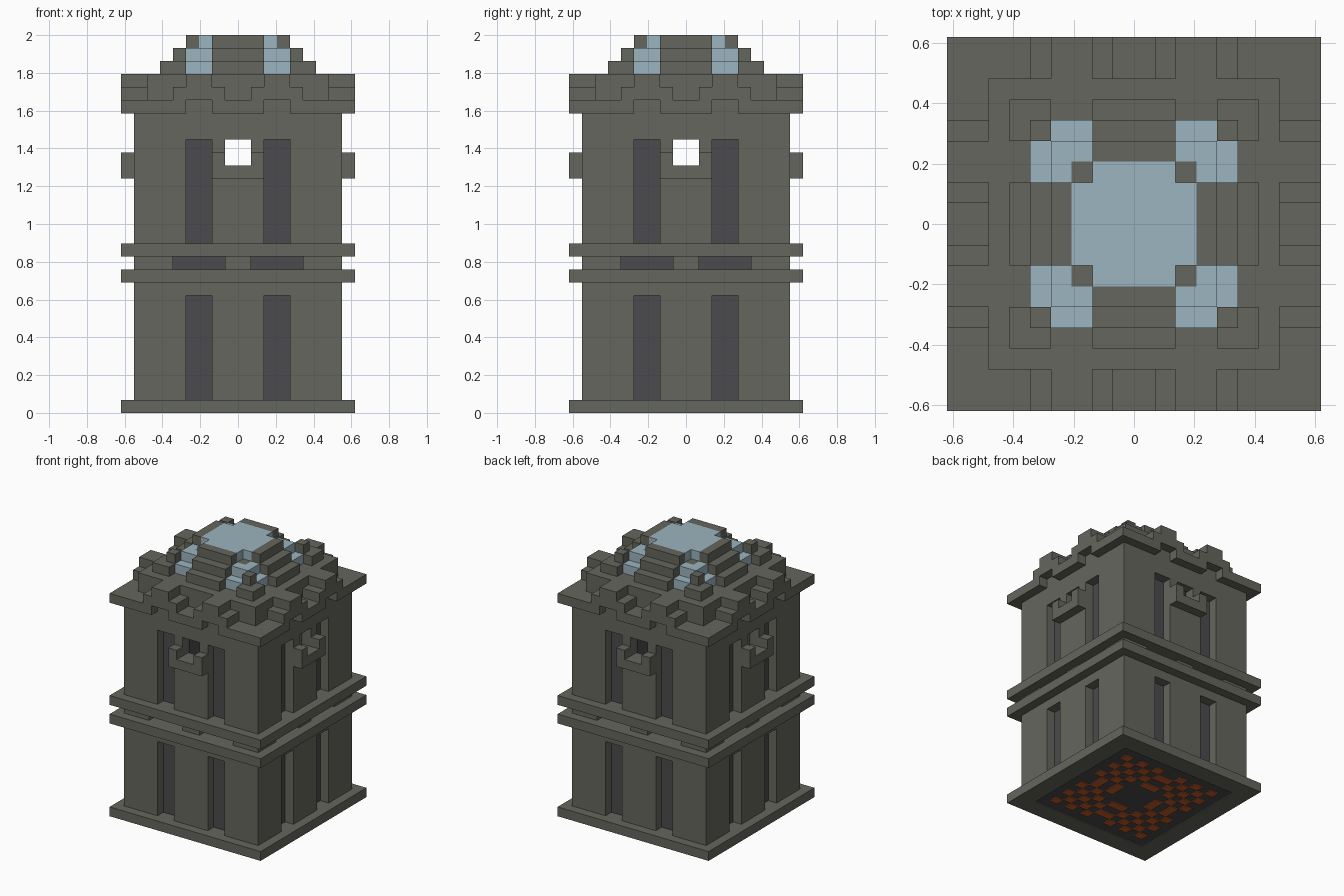
import bpy
import bmesh
from mathutils import Matrix, Vector
from math import pi

cube = bpy.data.objects.get("Cube")
if cube:
    bpy.data.objects.remove(cube, do_unlink=True)

UNIT = 2 / 29  # one block


def make_material(name, red, green, blue):
    mat = bpy.data.materials.new(name)
    mat.use_nodes = True
    colour = (red, green, blue, 1)
    mat.diffuse_color = colour
    mat.node_tree.nodes["Principled BSDF"].inputs["Base Color"].default_value = colour
    return mat


stone = make_material("grey stone", .133, .133, .112)
glass = make_material("pale blue glass", .33, .46, .52)
shade = make_material("dark panel", .07, .07, .075)
ember = make_material("orange", .55, .11, .025)


def span(low, high):
    return (low, high)


def add_box(bm, x, y, z, turn=0):
    low, high = Vector((x[0], y[0], z[0])), Vector((x[1], y[1], z[1]))
    place = Matrix.Translation((low + high) / 2) @ Matrix.Diagonal((high - low).to_4d())
    matrix = Matrix.Scale(UNIT, 4) @ Matrix.Rotation(turn * pi / 2, 4, "Z") @ place
    bmesh.ops.create_cube(bm, size=1, matrix=matrix)


def part(name, mat, boxes, mirrored=(), sides=4):
    """Join boxes given for the front side, repeated around the tower."""
    bm = bmesh.new()
    for turn in range(sides):
        for x, y, z in boxes:
            add_box(bm, x, y, z, turn)
        for x, y, z in mirrored:
            add_box(bm, x, y, z, turn)
            add_box(bm, (-x[1], -x[0]), y, z, turn)
    mesh = bpy.data.meshes.new(name)
    bm.to_mesh(mesh)
    bm.free()
    mesh.materials.append(mat)
    obj = bpy.data.objects.new(name, mesh)
    bpy.context.collection.objects.link(obj)
    return obj


wall = span(-8, -7)      # depth of the wall
rim = span(-9, -7)       # depth of the ledges
lip = span(-9, -8)       # depth of parts standing proud of the wall
window = span(2, 4)
middle = span(-2, 2)
whole = span(-7, 7)

# Ledges running around the tower
for name, low in (("base_ledge", 0), ("lower_ledge", 10), ("upper_ledge", 12)):
    part(name, stone, [(span(-9, 7), rim, span(low, low + 1))])

# Lower storey walls
lower = span(1, 10)
part("lower_wall", stone,
     [(middle, wall, lower), (span(-8, -4), wall, lower), (span(4, 7), wall, lower)],
     [(window, wall, span(9, 10))])

# Slotted band between the two ledges
band = span(11, 12)
part("middle_band", stone,
     [(span(-1, 1), wall, band), (span(-8, -5), wall, band), (span(5, 7), wall, band)])

# Upper storey walls with an open hole in the middle
upper = span(13, 24)
part("upper_wall", stone,
     [(middle, wall, span(13, 19)), (middle, wall, span(21, 24)),
      (span(-8, -4), wall, upper), (span(4, 7), wall, upper)],
     [(window, wall, span(21, 24)), (span(1, 2), wall, span(19, 21))])

# Dark panels behind windows and slots
part("window_panels", shade, [], [(span(1, 5), span(-7, -6.8), span(1, 21))])

# Small balconies below the holes
part("balconies", stone, [(middle, lip, span(18, 19))],
     [(span(1, 2), lip, span(19, 20))])

# Cornice, notched over the windows, with stepped hoods
slab = span(23, 24)
part("cornice", stone,
     [(middle, lip, slab), (span(-9, -4), lip, slab), (span(4, 8), lip, slab)])
part("window_hoods", stone, [],
     [(span(1, 5), rim, span(24, 25)), (window, rim, span(25, 26))])
part("roof_deck", stone, [(whole, whole, span(24, 26))], sides=1)

# Stepped roof arms
part("roof_arms", stone,
     [(middle, span(-6, -2), span(26, 27)), (middle, span(-5, -2), span(27, 28)),
      (middle, span(-4, -3), span(28, 29))])

# Stepped roof corners and inner posts
part("roof_corners", stone,
     [(span(4, 6), span(-6, -4), span(26, 27)), (span(4, 5), span(-5, -4), span(27, 28)),
      (window[:1] + (3,), span(-3, -2), span(26, 28))])

# Corner skylights
tall, short = span(26, 28), span(26, 27)
part("corner_skylights", glass,
     [(window, span(-5, -4), short), (span(4, 5), span(-4, -2), short),
      (window, span(-4, -3), tall), (span(3, 4), span(-3, -2), tall)])

# Central skylight
top = span(28, 29)
part("central_skylight", glass,
     [(span(-3, 3), middle, top), (middle, span(-3, -2), top), (middle, span(2, 3), top)],
     sides=1)

# Underside panel with a chequered pattern of thin plates
part("floor_panel", shade, [(whole, whole, span(.1, 1))], sides=1)
plates = [(span(a, a + 1), span(-b - 1, -b), span(.02, .1))
          for a in range(6) for b in range(6)
          if (a + b) % 2 == 0 and max(a, b) > 1]
part("floor_plates", ember, plates)
